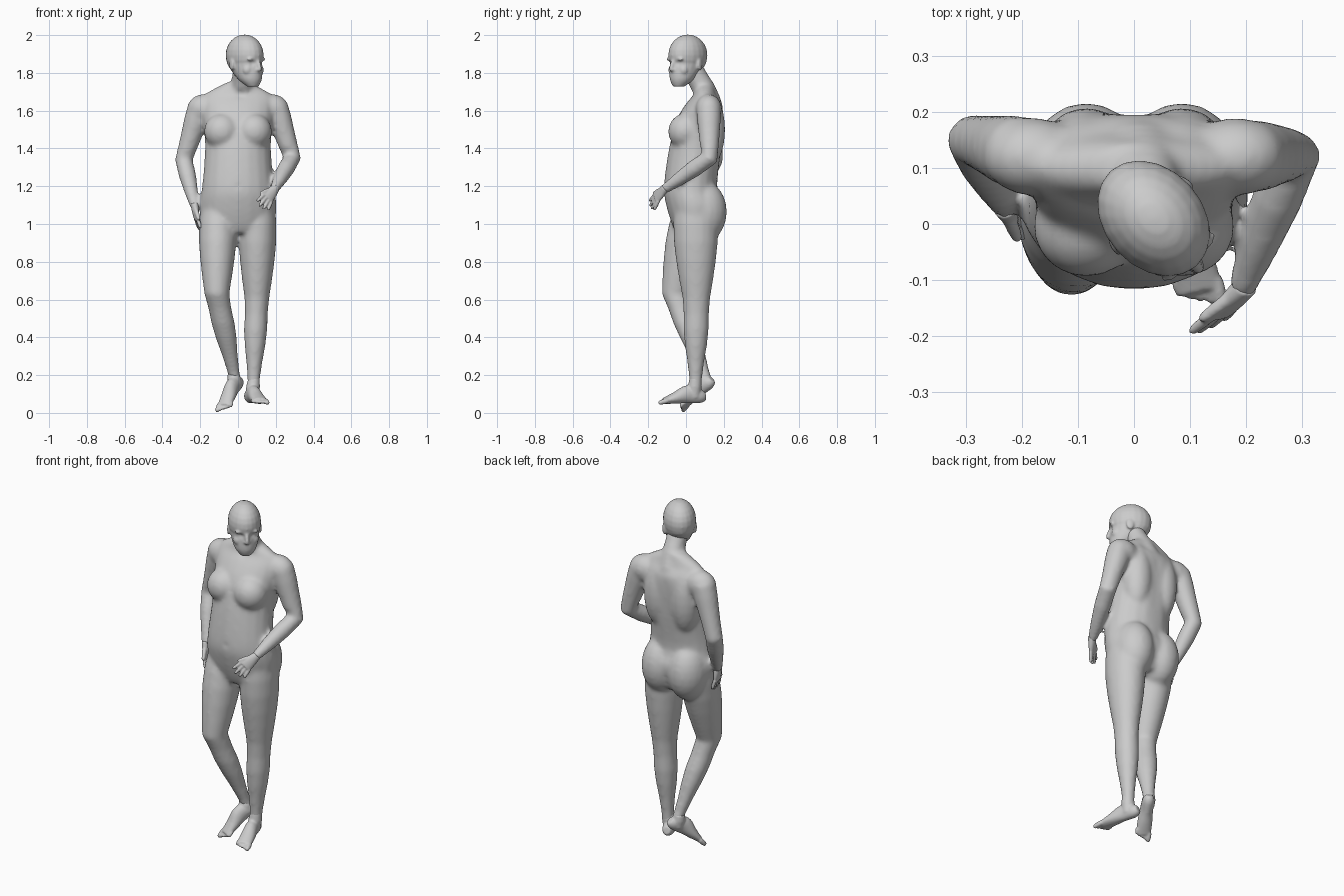
import bpy
import bmesh
import math
from mathutils import Matrix, Vector

cube = bpy.data.objects.get("Cube")
if cube:
    bpy.data.objects.remove(cube, do_unlink=True)

grey = bpy.data.materials.new("plain_grey")
grey.use_nodes = True
grey.diffuse_color = (.6, .6, .6, 1)
grey.node_tree.nodes["Principled BSDF"].inputs["Base Color"].default_value = grey.diffuse_color

UP = Vector((0, 0, 1))
RIGHTWARD = Vector((1, 0, 0))
BACKWARD = Vector((0, 1, 0))
SIDES = (-1, 1)


def smooth_rows(rows, steps=4):
    """Run a smooth curve through a few profile rows."""
    rows = [Vector(row) for row in rows]
    result = []
    for i in range(len(rows) - 1):
        before, start, end = rows[max(i - 1, 0)], rows[i], rows[i + 1]
        after = rows[min(i + 2, len(rows) - 1)]
        for step in range(steps):
            t = step / steps
            cubic = (start - end) * 3 + after - before
            square = before * 2 - start * 5 + end * 4 - after
            result.append(start + (end - before + (square + cubic * t) * t) * t / 2)
    result.append(rows[-1])
    return result


def loft(bm, centres, radii, side=None, segments=20):
    """Closed loft; rings lie flat unless a side vector turns them along the path."""
    rings = []
    last = len(centres) - 1
    for i, (centre, (wide, deep)) in enumerate(zip(centres, radii)):
        across, through = RIGHTWARD, BACKWARD
        if side is not None:
            along = (centres[min(i + 1, last)] - centres[max(i - 1, 0)]).normalized()
            across = (side - along * side.dot(along)).normalized()
            through = along.cross(across)
        ring = []
        for k in range(segments):
            angle = math.tau * k / segments
            offset = across * wide * math.cos(angle) + through * deep * math.sin(angle)
            ring.append(bm.verts.new(centre + offset))
        rings.append(ring)
    for low, high in zip(rings, rings[1:]):
        for k in range(segments):
            n = (k + 1) % segments
            bm.faces.new((low[k], low[n], high[n], high[k]))
    bm.faces.new(rings[0][::-1])
    bm.faces.new(rings[-1])


def trunk(bm, profile):
    """Upright loft from rows of height, centre y, half width, half depth."""
    rows = smooth_rows(profile)
    loft(bm, [Vector((0, y, z)) for z, y, wide, deep in rows], [(wide, deep) for z, y, wide, deep in rows])


def limb(bm, joints, upper, lower, side=None, deepen=0):
    """Two straight bones with radii spaced evenly along each, fading from deep to round."""
    first, middle, last = [Vector(joint) for joint in joints]
    centres = [first.lerp(middle, i / len(upper)) for i in range(len(upper))]
    centres += [middle.lerp(last, i / (len(lower) - 1)) for i in range(len(lower))]
    widths = upper + lower
    radii = [(w, w * (1 + deepen * (1 - i / len(widths)))) for i, w in enumerate(widths)]
    loft(bm, centres, radii, side)


def digit(bm, start, end, radius, side):
    """Round-tipped tube for fingers, toes, ankles and the nose."""
    shape = ((0, 1), (.5, 1), (.9, .8), (1, .4))
    centres = [start.lerp(end, along) for along, taper in shape]
    loft(bm, centres, [(radius * taper, radius * taper) for along, taper in shape], side)


def ball(bm, centre, size, turn=Matrix()):
    matrix = Matrix.Translation(centre) @ turn @ Matrix.Diagonal((*size, 1))
    bmesh.ops.create_uvsphere(bm, u_segments=20, v_segments=12, radius=1, matrix=matrix)


def finish(name, bm, voxel, relax, dents=(), place=Matrix()):
    """Fuse the overlapping volumes into one skin, relax it and press in the dents."""
    bmesh.ops.recalc_face_normals(bm, faces=bm.faces)
    mesh = bpy.data.meshes.new(name)
    bm.to_mesh(mesh)
    bm.free()
    obj = bpy.data.objects.new(name, mesh)
    bpy.context.collection.objects.link(obj)
    fuse = obj.modifiers.new("fuse", 'REMESH')
    fuse.mode = 'VOXEL'
    fuse.voxel_size = voxel
    soften = obj.modifiers.new("soften", 'SMOOTH')
    soften.factor = .5
    soften.iterations = relax
    graph = bpy.context.evaluated_depsgraph_get()
    skin = bpy.data.meshes.new_from_object(obj.evaluated_get(graph))
    obj.modifiers.clear()
    obj.data = skin
    skin.materials.clear()
    skin.materials.append(grey)
    moved = []
    for vert in skin.vertices:
        depth = sum(push * math.exp(-((vert.co - Vector(centre)).length / reach) ** 2)
                    for centre, reach, push in dents)
        moved.append(place @ (vert.co - vert.normal * depth))
    for vert, position in zip(skin.vertices, moved):
        vert.co = position
    for face in skin.polygons:
        face.use_smooth = True


# Torso with chest, seat, back muscles and shoulders
body = bmesh.new()
trunk(body, [(.95, .05, .15, .1), (1, .05, .19, .125), (1.1, .045, .205, .15), (1.2, .025, .19, .142),
             (1.4, .05, .175, .14), (1.55, .075, .185, .125), (1.63, .095, .19, .1),
             (1.68, .1, .18, .065), (1.71, .1, .14, .055), (1.75, .1, .06, .045)])
for s in SIDES:
    ball(body, (s * .085, -.005, 1.49), (.095, .09, .095))
    ball(body, (s * .085, .09, 1.065), (.11, .127, .165))
    ball(body, (s * .085, .12, 1.5), (.085, .088, .2))
    ball(body, (s * .18, .12, 1.61), (.09, .07, .078))

# Neck
limb(body, [(.01, .12, 1.64), (.02, .09, 1.72), (.03, .03, 1.83)], [.07], [.062, .057, .056], RIGHTWARD)

# Standing left leg and bent right leg share one set of thicknesses
thigh = [.09, .1, .1, .092, .08]
shin = [.066, .061, .062, .055, .043, .034, .031]
limb(body, [(.105, .05, 1.1), (.1, .055, .61), (.08, .05, .1)], thigh, shin, deepen=.2)
limb(body, [(-.105, .05, 1.1), (-.112, -.055, .63), (-.01, .115, .15)], thigh, shin, deepen=.2)

# Arms
left_wrist = Vector((.19, -.12, 1.18))
right_wrist = Vector((-.228, .03, 1.09))
upper_arm = [.066, .064, .057, .051]
forearm = [.047, .046, .037, .025]
limb(body, [(.2, .12, 1.62), (.287, .125, 1.35), left_wrist], upper_arm, forearm, RIGHTWARD)
limb(body, [(-.2, .125, 1.62), (-.287, .15, 1.34), right_wrist], upper_arm, forearm, RIGHTWARD)

# Spine groove, navel and collar hollow
grooves = [((0, .2, 1.2 + i / 25), .03, .004) for i in range(11)]
grooves += [((0, -.11, 1.2), .015, .004), ((.01, .03, 1.69), .02, .008)]
finish("body", body, .011, 10, grooves)

# Head, shaped facing forward and then turned to its left
head = bmesh.new()
ball(head, (0, 0, 1.894), (.088, .115, .109))
trunk(head, [(1.727, -.066, .03, .028), (1.77, -.04, .062, .07), (1.85, 0, .08, .107), (1.9, 0, .08, .1)])
digit(head, Vector((0, -.1, 1.87)), Vector((0, -.124, 1.815)), .012, RIGHTWARD)
ball(head, (0, -.112, 1.817), (.015, .016, .011))
ball(head, (0, -.09, 1.777), (.024, .014, .012))
ball(head, (0, -.08, 1.742), (.024, .015, .015))
for s in SIDES:
    ball(head, (s * .035, -.092, 1.873), (.028, .014, .011))
    ball(head, (s * .04, -.066, 1.815), (.028, .028, .03))
    ball(head, (s * .083, .012, 1.845), (.008, .021, .033), Matrix.Rotation(s * .3, 4, 'Z'))
sockets = [((s * .033, -.1, 1.85), .015, .006) for s in SIDES]
head_turn = Matrix.Translation((.035, .01, 0)) @ Matrix.Rotation(math.radians(42), 4, 'Z')
finish("head", head, .006, 4, sockets, head_turn)


# Hands: flat palm, four fingers and a thumb
def hand(name, wrist, along, across, curl):
    bm = bmesh.new()
    along, across, curl = Vector(along).normalized(), Vector(across), Vector(curl)
    across = (across - along * across.dot(along)).normalized()
    palm = smooth_rows([(-.02, .023, .022), (.03, .032, .018), (.07, .035, .013)])
    loft(bm, [wrist + along * reach for reach, wide, thick in palm],
         [(wide, thick) for reach, wide, thick in palm], across)
    for i, length in enumerate((.06, .07, .065, .05)):
        spread = across * (1.5 - i)
        base = wrist + along * .06 + spread * .018
        digit(bm, base, base + (along + spread * .15 + curl * .3) * length, .01, across)
    thumb = wrist + along * .01 + across * .015
    digit(bm, thumb, thumb + along * .065 + across * .035 + curl * .01, .012, along.cross(across))
    finish(name, bm, .0045, 2)


hand("left_hand", left_wrist, (-.5, -.55, -.65), (-.6, -.2, .7), (-.1, .2, -.5))
hand("right_hand", right_wrist, (.15, -.12, -1), (.1, -1, .2), (.5, 0, 0))


# Feet: sole and instep loft with ankle and five toes
def foot(name, heel, toe, ankle, inner):
    bm = bmesh.new()
    heel, toe = Vector(heel), Vector(toe)
    along = toe - heel
    across = along.cross(UP).normalized()
    lift = across.cross(along).normalized()
    sole = smooth_rows([(-.1, 0, .02, .022), (.02, 0, .032, .038), (.3, .018, .035, .048),
                        (.6, .008, .04, .032), (.9, 0, .04, .016)])
    loft(bm, [heel + along * reach + lift * rise for reach, rise, wide, thick in sole],
         [(wide, thick) for reach, rise, wide, thick in sole], across)
    digit(bm, heel + along * .17, Vector(ankle), .036, across)
    for i in range(5):
        start = heel + along * (.85 - i / 50) + across * inner * (.03 - i / 60)
        end = start + along * (.22 - i / 50) - lift * .006
        digit(bm, start, end, .01 if i else .014, across)
    finish(name, bm, .0055, 4)


foot("left_foot", (.062, .08, .09), (.125, -.14, .06), (.088, .05, .2), -1)
foot("right_foot", (0, .122, .165), (-.083, -.028, .022), (-.028, .098, .22), 1)
